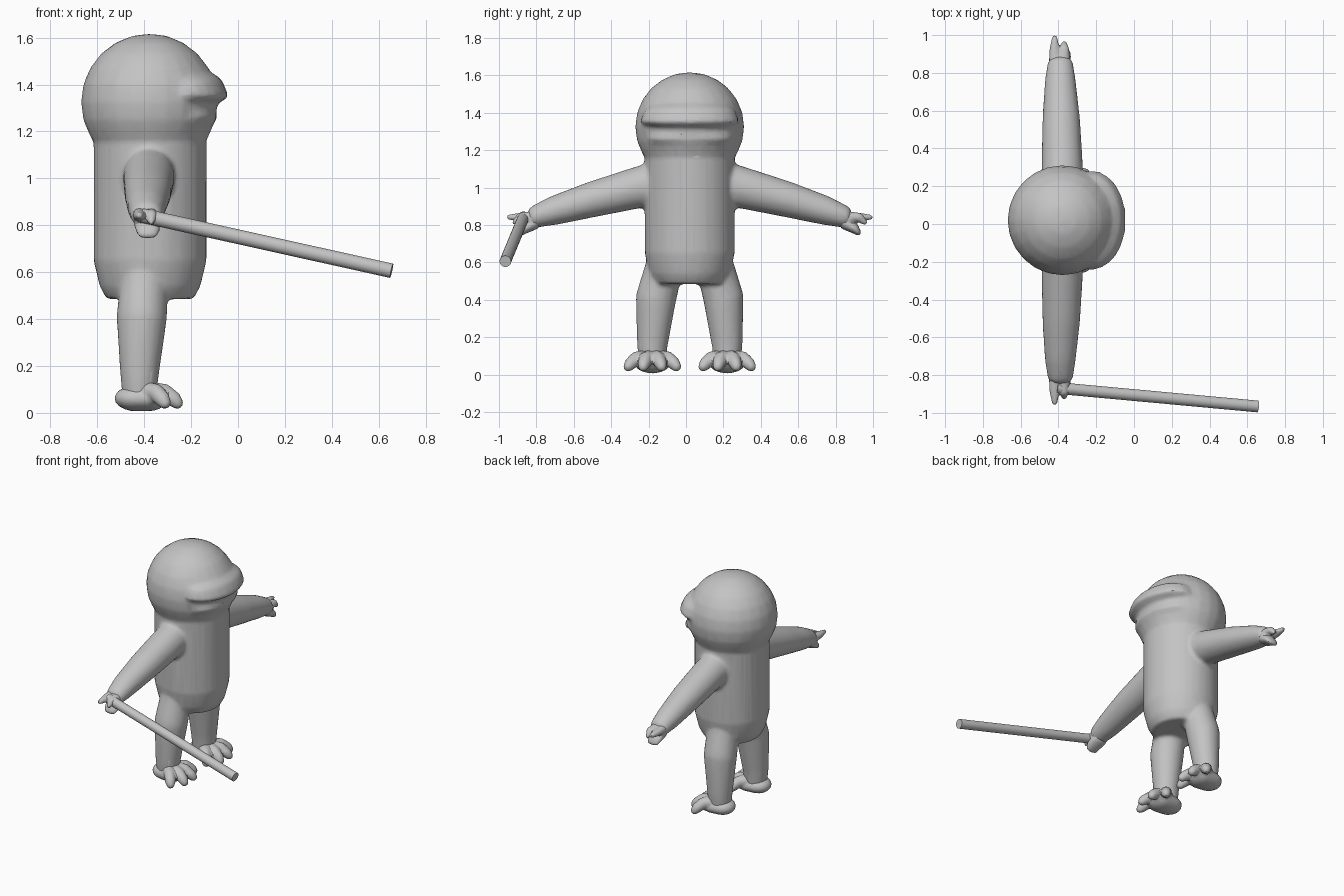
import bpy, bmesh, math
from mathutils import Vector

if "Cube" in bpy.data.objects:
    bpy.data.objects.remove(bpy.data.objects["Cube"])

CY = 0.02     # mirror plane of the figure
CX = -0.375   # body axis

grey = bpy.data.materials.new("light grey")
grey.diffuse_color = (0.55, 0.55, 0.55, 1)
grey.use_nodes = True
grey.node_tree.nodes["Principled BSDF"].inputs["Base Color"].default_value = grey.diffuse_color

# unit sphere sample points used for all blobs and limbs
UNIT = [Vector((math.sin(t) * math.cos(p), math.sin(t) * math.sin(p), math.cos(t)))
        for t in [math.pi * i / 12 for i in range(13)]
        for p in [math.tau * j / 24 for j in range(24 if 0 < t < 3.1 else 1)]]


def append(bm, part):
    me = bpy.data.meshes.new("tmp")
    part.to_mesh(me)
    bm.from_mesh(me)
    part.free()
    bpy.data.meshes.remove(me)


def hull(bm, *blobs):
    """Convex skin around ellipsoids given as (centre, radii)."""
    part = bmesh.new()
    for c, r in blobs:
        r = (r, r, r) if isinstance(r, (int, float)) else r
        for u in UNIT:
            part.verts.new((c[0] + u.x * r[0], c[1] + u.y * r[1], c[2] + u.z * r[2]))
    bmesh.ops.convex_hull(part, input=part.verts[:])
    bmesh.ops.delete(part, geom=[v for v in part.verts if not v.link_faces], context='VERTS')
    bmesh.ops.recalc_face_normals(part, faces=part.faces[:])
    append(bm, part)


def limb(bm, stations, side):
    """Chain of hulls; y of each station is measured from the mirror plane."""
    pts = [((c[0], CY + side * c[1], c[2]), r) for c, r in stations]
    for a, b in zip(pts, pts[1:]):
        hull(bm, a, b)


def finish(name, bm, voxel=None, smooth=0, ratio=1.0):
    """Fuse the parts into one skin, relax the joints and thin the mesh."""
    me = bpy.data.meshes.new(name)
    bm.to_mesh(me)
    bm.free()
    ob = bpy.data.objects.new(name, me)
    bpy.context.collection.objects.link(ob)
    if voxel:
        m = ob.modifiers.new("fuse", 'REMESH')
        m.mode, m.voxel_size = 'VOXEL', voxel
        m = ob.modifiers.new("relax", 'SMOOTH')
        m.factor, m.iterations = 0.5, smooth
        m = ob.modifiers.new("thin", 'DECIMATE')
        m.ratio = ratio
        dg = bpy.context.evaluated_depsgraph_get()
        ob.data = bpy.data.meshes.new_from_object(ob.evaluated_get(dg))
        ob.modifiers.clear()
    ob.data.materials.clear()
    ob.data.materials.append(grey)
    bpy.ops.object.select_all(action='DESELECT')
    ob.select_set(True)
    bpy.context.view_layer.objects.active = ob
    bpy.ops.object.shade_smooth_by_angle(angle=math.radians(30))
    return ob


# body with head, snout, arms and legs
bm = bmesh.new()
part = bmesh.new()
profile = [(0.185, 0.485), (0.215, 0.54), (0.241, 0.65), (0.241, 1.18)]
rings = [[part.verts.new((CX + r * math.cos(math.tau * i / 32),
                          CY + r * math.sin(math.tau * i / 32), z)) for i in range(32)]
         for r, z in profile]
for a, b in zip(rings, rings[1:]):
    for i in range(32):
        j = (i + 1) % 32
        part.faces.new((a[i], a[j], b[j], b[i]))
part.faces.new(rings[0][::-1])
part.faces.new(rings[-1])
append(bm, part)

hull(bm, ((-0.378, CY, 1.325), 0.292))                            # head
hull(bm, ((-0.225, CY, 1.395), (0.165, 0.25, 0.075)),
     ((-0.225, CY, 1.355), (0.184, 0.265, 0.05)))                 # upper lip
hull(bm, ((-0.23, CY, 1.265), (0.143, 0.235, 0.06)))              # lower lip

for side in (1, -1):
    # arm
    limb(bm, [((-0.38, 0.13, 1.03), (0.11, 0.10, 0.125)),
              ((-0.38, 0.28, 1.0), (0.11, 0.08, 0.112)),
              ((-0.385, 0.53, 0.935), (0.10, 0.07, 0.096)),
              ((-0.39, 0.73, 0.877), (0.083, 0.06, 0.078)),
              ((-0.39, 0.83, 0.845), (0.068, 0.04, 0.06))], side)
    # leg
    limb(bm, [((-0.40, 0.13, 0.60), 0.10),
              ((-0.41, 0.18, 0.41), 0.108),
              ((-0.42, 0.20, 0.16), 0.082),
              ((-0.42, 0.20, 0.08), 0.075)], side)
finish("body", bm, 0.012, 8, 0.15)

for side, label in ((1, "left"), (-1, "right")):
    # foot: heel and four spread toes with raised knuckles
    bm = bmesh.new()
    limb(bm, [((-0.435, 0.2, 0.062), (0.092, 0.085, 0.055)),
              ((-0.38, 0.2, 0.06), (0.08, 0.095, 0.052))], side)
    for deg in (-50, -17, 17, 50):
        dx, dy = math.cos(math.radians(deg)), math.sin(math.radians(deg))
        limb(bm, [((-0.42 + dx * d, 0.2 + dy * d, z), r)
                  for d, z, r in ((0.03, 0.09, 0.045), (0.11, 0.088, 0.036),
                                  (0.15, 0.06, 0.034), (0.168, 0.043, 0.026))], side)
    finish(label + "_foot", bm, 0.008, 3, 0.15)

    # hand: two upper fingers and a lower thumb
    bm = bmesh.new()
    limb(bm, [((-0.39, 0.79, 0.85), (0.062, 0.03, 0.05)),
              ((-0.39, 0.855, 0.83), (0.055, 0.03, 0.042))], side)
    for x, y, z in ((-0.42, 0.965, 0.842), (-0.37, 0.935, 0.815)):
        limb(bm, [((x, 0.83, 0.845), 0.03), ((x, 0.90, 0.842), (0.028, 0.03, 0.024)),
                  ((x, y, z), 0.014)], side)
    limb(bm, [((-0.39, 0.83, 0.81), (0.055, 0.03, 0.035)),
              ((-0.385, 0.88, 0.782), (0.052, 0.025, 0.028)),
              ((-0.385, 0.90, 0.762), (0.042, 0.015, 0.018))], side)
    finish(label + "_hand", bm, 0.007, 3, 0.2)

# stick held in the right hand
start, end = Vector((-0.41, -0.868, 0.842)), Vector((0.655, -0.966, 0.606))
axis = end - start
bm = bmesh.new()
bmesh.ops.create_cone(bm, cap_ends=True, segments=24, radius1=0.031, radius2=0.031,
                      depth=axis.length)
stick = finish("stick", bm)
stick.location = (start + end) / 2
stick.rotation_euler = axis.to_track_quat('Z', 'Y').to_euler()
